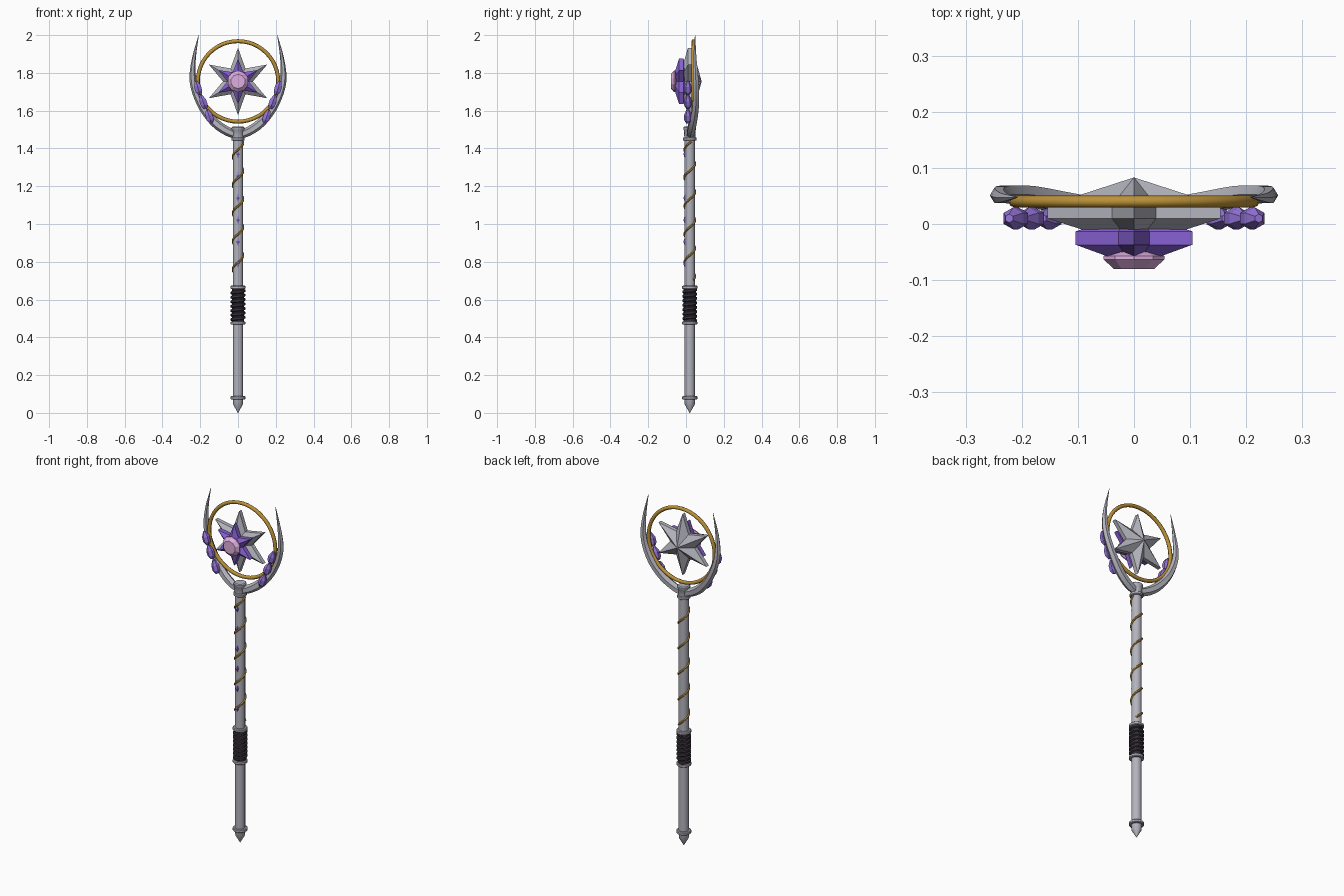
import bpy, bmesh, math
from mathutils import Vector, Matrix

if "Cube" in bpy.data.objects:
    bpy.data.objects.remove(bpy.data.objects["Cube"])

AXIS_Y = 0.02          # depth of the shaft axis
HEAD_Z = 1.755         # height of the star centre


def material(name, color):
    m = bpy.data.materials.new(name)
    m.diffuse_color = (*color, 1)
    m.use_nodes = True
    m.node_tree.nodes["Principled BSDF"].inputs["Base Color"].default_value = m.diffuse_color
    return m


SILVER = material("silver", (0.45, 0.45, 0.51))
GOLD = material("gold", (0.50, 0.285, 0.04))
PURPLE = material("purple crystal", (0.235, 0.115, 0.63))
VIOLET = material("light purple crystal", (0.31, 0.18, 0.72))
PINK = material("pink crystal", (0.74, 0.43, 0.75))
LEATHER = material("dark leather", (0.040, 0.031, 0.043))


def build(name, verts, faces, mat, smooth=None):
    me = bpy.data.meshes.new(name)
    me.from_pydata([tuple(v) for v in verts], [], faces)
    me.materials.append(mat)
    ob = bpy.data.objects.new(name, me)
    bpy.context.collection.objects.link(ob)
    # consistent outward normals
    bm = bmesh.new()
    bm.from_mesh(me)
    bmesh.ops.recalc_face_normals(bm, faces=bm.faces)
    bm.to_mesh(me)
    bm.free()
    if smooth:
        for p in me.polygons:
            p.use_smooth = True
        me.set_sharp_from_angle(angle=math.radians(smooth))
    return ob


def skin(rings, closed=False):
    """Faces joining equal rings of points, capped at the ends unless closed."""
    n, k = len(rings[0]), len(rings)
    verts = [v for r in rings for v in r]
    faces = [(i * n + j, i * n + (j + 1) % n,
              (i + 1) % k * n + (j + 1) % n, (i + 1) % k * n + j)
             for i in range(k if closed else k - 1) for j in range(n)]
    if not closed:
        faces += [tuple(range(n)), tuple(range((k - 1) * n, k * n))]
    return verts, faces


def lathe(name, profile, sides, mat, matrix, smooth=None, squash=1.0):
    """Turn a (radius, height) profile around local z."""
    rings = [[matrix @ Vector((r * math.cos(a), squash * r * math.sin(a), h))
              for a in (2 * math.pi * (j + 0.5) / sides for j in range(sides))]
             for r, h in profile]
    return build(name, *skin(rings), mat, smooth)


def sweep(name, pts, widths, refs, depth, sides, mat, smooth=None, closed=False):
    """Sweep a polygon section along points; refs give the section's depth axis."""
    rings, k = [], len(pts)
    for i, p in enumerate(pts):
        a = pts[(i - 1) % k] if closed else pts[max(i - 1, 0)]
        b = pts[(i + 1) % k] if closed else pts[min(i + 1, k - 1)]
        t = (b - a).normalized()
        side = t.cross(refs[i]).normalized()
        up = side.cross(t)
        rings.append([p + widths[i] * (side * math.cos(q) + up * depth * math.sin(q))
                      for q in (2 * math.pi * j / sides for j in range(sides))])
    return build(name, *skin(rings, closed), mat, smooth)


def helix(name, radius, wire, z0, z1, pitch, z_front, sides, steps, mat):
    n = int((z1 - z0) / pitch * steps)
    pts, refs = [], []
    for i in range(n + 1):
        z = z0 + (z1 - z0) * i / n
        a = 2 * math.pi * (z - z_front) / pitch - math.pi / 2
        d = Vector((math.cos(a), math.sin(a), 0))
        refs.append(d)
        pts.append(d * radius + Vector((0, AXIS_Y, z)))
    return sweep(name, pts, [wire] * (n + 1), refs, 1, sides, mat, 50)


def star(name, outer, inner, y0, y1, apex0, apex1, mat):
    """Six-pointed star with a flat rim and a faceted peak on each side."""
    rim = []
    for i in range(12):
        r = outer if i % 2 == 0 else inner
        a = math.pi / 2 + i * math.pi / 6
        rim.append((r * math.cos(a), HEAD_Z + r * math.sin(a)))
    verts = [(x, y0, z) for x, z in rim] + [(x, y1, z) for x, z in rim]
    verts += [(0, apex0, HEAD_Z), (0, apex1, HEAD_Z)]
    faces = []
    for i in range(12):
        j = (i + 1) % 12
        faces += [(i, j, j + 12, i + 12), (i, j, 24), (i + 12, j + 12, 25)]
    return build(name, verts, faces, mat)


axis = Matrix.Translation((0, AXIS_Y, 0))

# Shaft with pommel tip and collars
lathe("shaft", [(0.027, 0.07), (0.027, 1.46)], 14, SILVER, axis, 40)
lathe("pommel_tip", [(0.001, 0.0), (0.027, 0.045), (0.029, 0.075)], 10, SILVER, axis, 40)


def collar(name, z, r, h=0.009):
    lathe(name, [(r - 0.004, z - h), (r, z - h * 0.6), (r, z + h * 0.6), (r - 0.004, z + h)],
          14, SILVER, axis, 40)


for nm, z, r in (("pommel_collar", 0.08, 0.04), ("grip_lower_collar", 0.476, 0.04),
                 ("grip_upper_collar", 0.665, 0.04), ("neck_collar", 1.450, 0.036)):
    collar(nm, z, r)
lathe("head_socket", [(0.029, 1.455), (0.030, 1.495), (0.034, 1.5), (0.034, 1.511), (0.029, 1.516)],
      14, SILVER, axis, 40)

# Wrapped grip
lathe("grip_core", [(0.032, 0.48), (0.032, 0.66)], 14, LEATHER, axis, 40)
helix("grip_wrap", 0.029, 0.011, 0.488, 0.654, 0.0235, 0.5, 6, 16, LEATHER)

# Gold wire winding up the shaft
helix("gold_winding", 0.028, 0.0058, 0.705, 1.437, 0.149, 0.797, 6, 20, GOLD)

# Small inlaid gems down the front of the shaft
for i in range(6):
    m = Matrix.Translation((0, AXIS_Y - 0.026, 0.79 + 0.116 * i))
    lathe(f"shaft_gem_{i + 1}", [(0.0005, -0.023), (0.011, 0), (0.0005, 0.023)], 4, VIOLET, m)

# Gold ring
ring_pts = [Vector((0.213 * math.cos(a), 0.04, HEAD_Z + 0.213 * math.sin(a)))
            for a in (2 * math.pi * i / 48 for i in range(48))]
sweep("gold_ring", ring_pts, [0.0105] * 48, [Vector((0, 1, 0))] * 48, 1, 8, GOLD, 50, True)

# Crescent arms: x, y, z, half width
ARM = [(0.0, 0.022, 1.470, 0.021), (0.055, 0.025, 1.490, 0.024), (0.122, 0.036, 1.536, 0.024),
       (0.184, 0.050, 1.612, 0.021), (0.225, 0.053, 1.70, 0.019), (0.240, 0.051, 1.78, 0.017),
       (0.233, 0.047, 1.88, 0.010), (0.208, 0.048, 2.0, 0.001)]


def smooth_path(ctrl, steps):
    """Catmull-Rom interpolation through the control points."""
    c = [Vector(p) for p in ctrl]
    c = [2 * c[0] - c[1]] + c + [2 * c[-1] - c[-2]]
    out = []
    for i in range(1, len(c) - 2):
        p0, p1, p2, p3 = c[i - 1:i + 3]
        for s in range(steps):
            t = s / steps
            out.append(0.5 * (2 * p1 + (p2 - p0) * t + (2 * p0 - 5 * p1 + 4 * p2 - p3) * t * t
                              + (3 * p1 - p0 - 3 * p2 + p3) * t ** 3))
    return out + [c[-2]]


arm = smooth_path(ARM, 3)
for side, s in (("left", -1), ("right", 1)):
    sweep(f"{side}_crescent_arm", [Vector((s * p[0], p[1], p[2])) for p in arm],
          [p[3] for p in arm], [Vector((0, 1, 0))] * len(arm), 0.95, 6, SILVER, 35)
    # Three cut gems along each arm
    for i, (x, z, tilt) in enumerate(((0.212, 1.72, 16), (0.184, 1.646, 20), (0.152, 1.569, 18))):
        m = Matrix.Translation((s * x, 0.010, z)) @ Matrix.Rotation(math.radians(s * tilt), 4, 'Y')
        lathe(f"{side}_arm_gem_{i + 1}", [(0.010, -0.037), (0.021, -0.019), (0.021, 0.010), (0.008, 0.038)],
              6, VIOLET, m, squash=0.95)

# Layered stars
star("silver_star", 0.178, 0.079, 0.010, 0.033, -0.040, 0.083, SILVER)
star("purple_star", 0.120, 0.056, -0.037, -0.013, -0.075, 0.02, PURPLE)

# Faceted centre gem facing forward
m = Matrix.Translation((0, 0, HEAD_Z)) @ Matrix.Rotation(math.pi / 2, 4, 'X')
lathe("centre_gem", [(0.024, 0.043), (0.057, 0.057), (0.057, 0.063), (0.038, 0.08)], 10, PINK, m)
